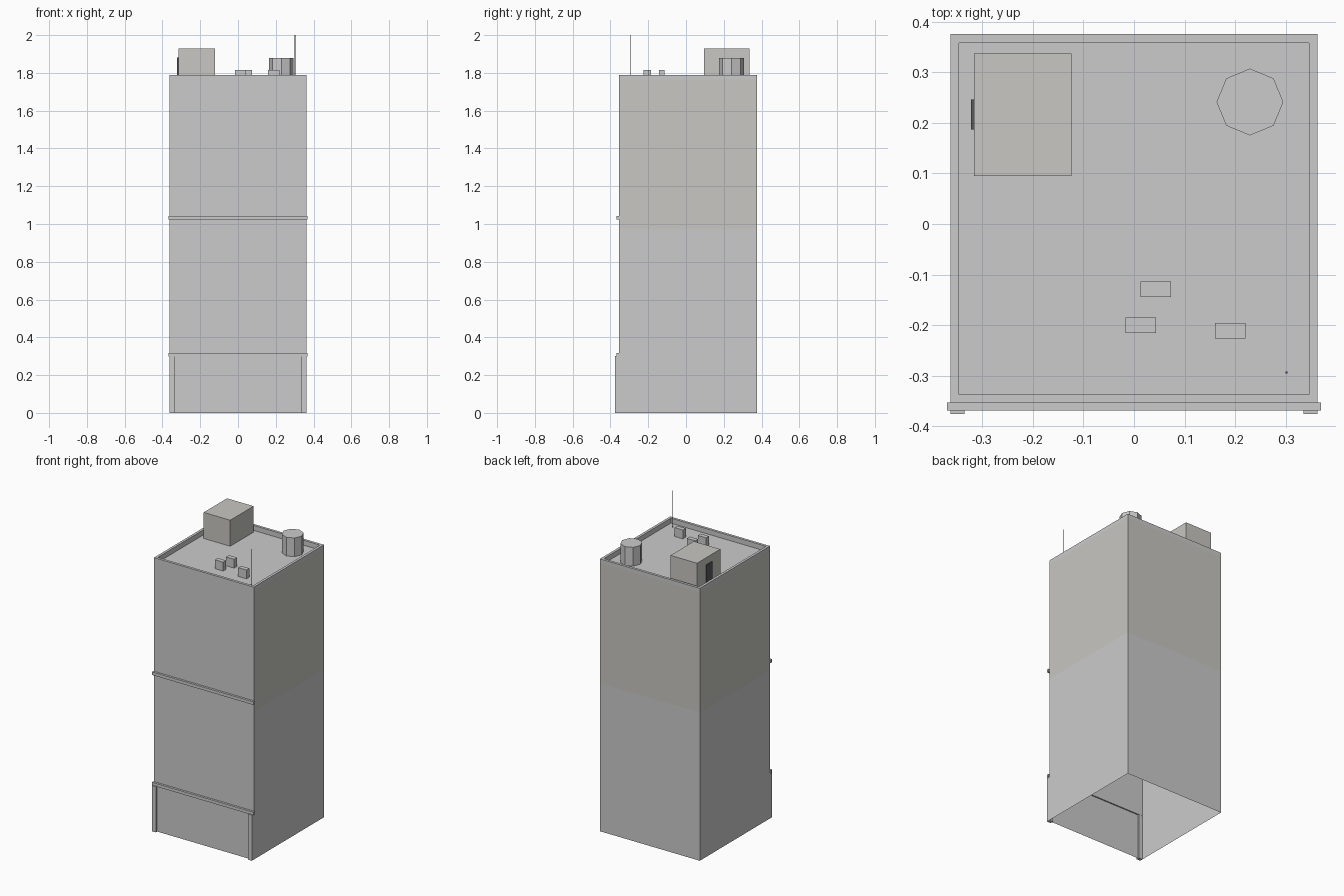
import bpy, bmesh, math

if "Cube" in bpy.data.objects:
    bpy.data.objects.remove(bpy.data.objects["Cube"])

X, Y0, Y1 = 0.363, -0.354, 0.375      # wall planes
ROOF, SPLIT, CLAD_TOP, TOP = 1.757, 0.973, 1.765, 1.79
SHOP = 0.30                           # shopfront height


def material(name, rgb):
    m = bpy.data.materials.new(name)
    m.diffuse_color = (*rgb, 1)
    m.use_nodes = True
    m.node_tree.nodes["Principled BSDF"].inputs["Base Color"].default_value = m.diffuse_color
    return m


pale = material("pale_render", (0.58, 0.57, 0.54))
dark = material("dark_door", (0.10, 0.10, 0.11))


def finish(name, bm, mat=None):
    me = bpy.data.meshes.new(name)
    bm.to_mesh(me)
    bm.free()
    ob = bpy.data.objects.new(name, me)
    bpy.context.collection.objects.link(ob)
    if mat:
        me.materials.append(mat)
    return ob


def box(name, x0, x1, y0, y1, z0, z1, mat=None):
    bm = bmesh.new()
    bmesh.ops.create_cube(bm, size=1)
    for v in bm.verts:
        v.co.x = (x0 + x1) / 2 + v.co.x * (x1 - x0)
        v.co.y = (y0 + y1) / 2 + v.co.y * (y1 - y0)
        v.co.z = (z0 + z1) / 2 + v.co.z * (z1 - z0)
    return finish(name, bm, mat)


def walls(name, path, z0, z1, mat=None):
    """Open wall strip above a plan path (anticlockwise faces outward)."""
    bm = bmesh.new()
    low = [bm.verts.new((x, y, z0)) for x, y in path]
    high = [bm.verts.new((x, y, z1)) for x, y in path]
    for i in range(len(path) - 1):
        bm.faces.new((low[i], low[i + 1], high[i + 1], high[i]))
    return finish(name, bm, mat)


# Hollow tower shell, open underneath
sides = [(X, Y0), (X, Y1), (-X, Y1), (-X, Y0)]
walls("front_wall", [(-X, Y0), (X, Y0)], SHOP, CLAD_TOP)
walls("lower_side_walls", sides, 0, SPLIT)
walls("upper_side_walls", sides, SPLIT, CLAD_TOP, pale)

# Parapet rim with sunken roof deck
bm = bmesh.new()
rings = []
for inset, z in ((0, CLAD_TOP), (0, TOP), (0.017, TOP), (0.017, ROOF)):
    a, b, c = X - inset, Y0 + inset, Y1 - inset
    rings.append([bm.verts.new((x, y, z)) for x, y in ((-a, b), (a, b), (a, c), (-a, c))])
for r, s in zip(rings, rings[1:]):
    for i in range(4):
        j = (i + 1) % 4
        bm.faces.new((r[i], r[j], s[j], s[i]))
bm.faces.new(rings[-1])
finish("parapet_and_roof", bm)

# Shopfront panel, corner pilasters and front ledges
walls("shopfront_panel", [(-0.335, -0.361), (0.335, -0.361)], 0, SHOP)
for side, x0, x1 in (("left", -X, -0.335), ("right", 0.335, X)):
    box(side + "_pilaster", x0, x1, -0.375, Y0, 0, SHOP)
box("shopfront_ledge", -0.369, 0.369, -0.368, Y0 + 0.001, SHOP - 0.002, 0.318)
box("middle_ledge", -0.369, 0.369, -0.368, Y0 + 0.001, 1.023, 1.043)

# Rooftop stair house and its door
box("stair_house", -0.316, -0.123, 0.095, 0.337, ROOF, 1.928, pale)
box("stair_house_door", -0.322, -0.314, 0.187, 0.246, ROOF, 1.882, dark)

# Octagonal water tank with vertices on the axes
bm = bmesh.new()
bmesh.ops.create_cone(bm, cap_ends=True, segments=8, radius1=0.066, radius2=0.066, depth=1.88 - ROOF)
tank = finish("water_tank", bm)
tank.location = (0.229, 0.241, (ROOF + 1.88) / 2)

# Roof vents
for i, (x, y) in enumerate(((0.043, -0.129), (0.013, -0.2), (0.19, -0.211))):
    box(f"roof_vent_{i + 1}", x - 0.03, x + 0.03, y - 0.015, y + 0.015, ROOF, 1.815)

# Antenna
box("antenna", 0.2995, 0.3035, -0.295, -0.291, ROOF, 2.0, dark)
